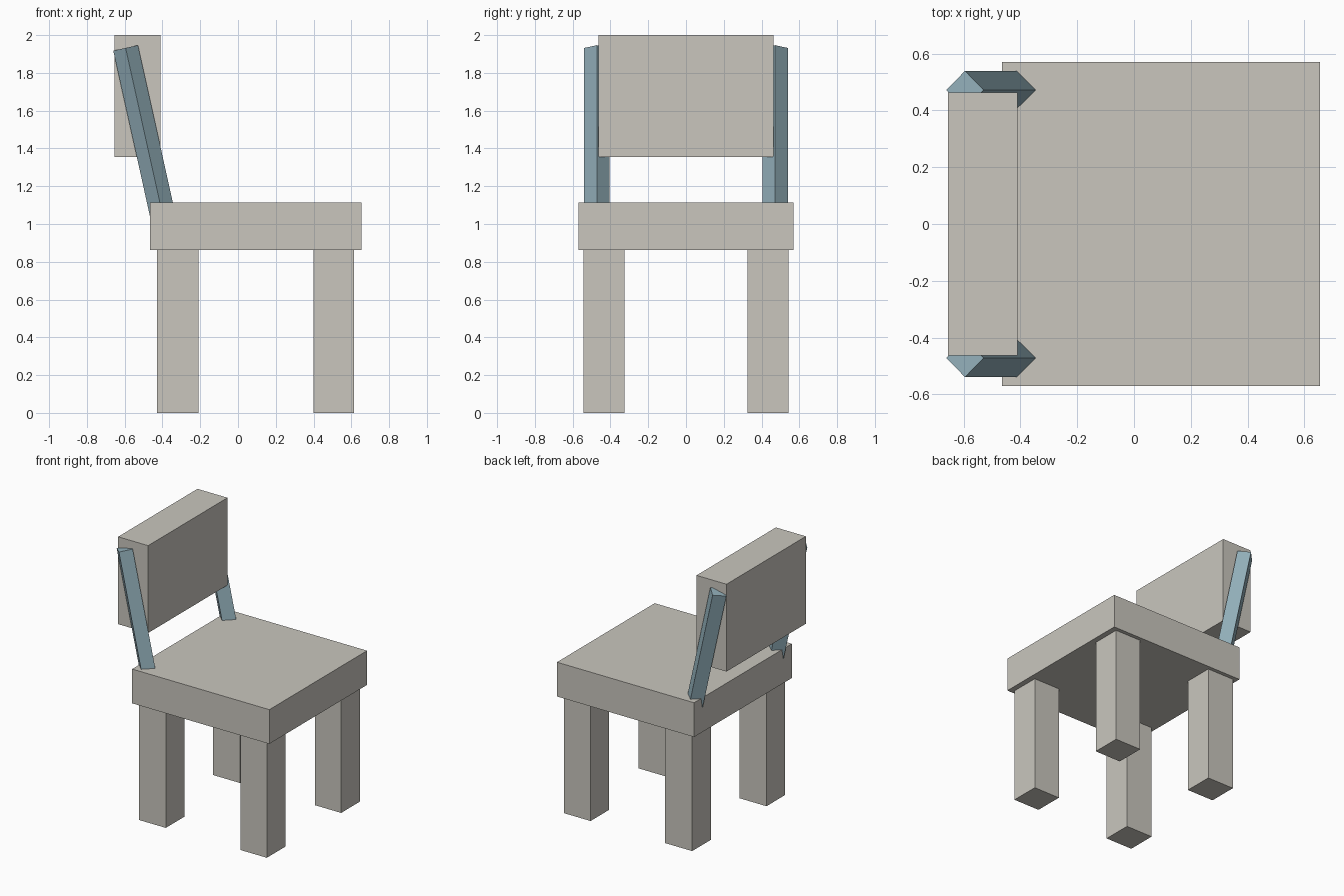
import bpy
from math import radians, sin, cos

cube = bpy.data.objects.get("Cube")
if cube:
    bpy.data.objects.remove(cube, do_unlink=True)


def make_material(name, rgb):
    mat = bpy.data.materials.new(name)
    mat.use_nodes = True
    color = (*rgb, 1.0)
    mat.diffuse_color = color
    mat.node_tree.nodes["Principled BSDF"].inputs["Base Color"].default_value = color
    return mat


stone = make_material("warm_grey", (0.585, 0.565, 0.515))
blue = make_material("dusty_blue", (0.29, 0.43, 0.49))


def block(name, x, y, z):
    """Box spanning the given (low, high) ranges."""
    spans = (x, y, z)
    bpy.ops.mesh.primitive_cube_add(size=1, location=[(a + b) / 2 for a, b in spans])
    obj = bpy.context.object
    obj.name = name
    obj.scale = [b - a for a, b in spans]
    bpy.ops.object.transform_apply(location=False, rotation=False, scale=True)
    obj.data.materials.append(stone)


# Seat and backrest
block("seat", (-0.465, 0.655), (-0.57, 0.57), (0.862, 1.115))
block("backrest", (-0.655, -0.41), (-0.463, 0.463), (1.355, 2.0))

# Four square legs
for end, x in (("back", (-0.43, -0.21)), ("front", (0.40, 0.615))):
    block(end + "_leg_left", x, (0.325, 0.542), (0, 0.862))
    block(end + "_leg_right", x, (-0.542, -0.325), (0, 0.862))

# Two leaning diamond-section posts that carry the backrest
tilt = radians(12.5)
length = 0.95
top_x, top_z = -0.595, 1.932
for side, y in (("left", 0.472), ("right", -0.472)):
    bpy.ops.mesh.primitive_cylinder_add(
        vertices=4, radius=0.067, depth=length,
        location=(top_x + sin(tilt) * length / 2, y, top_z - cos(tilt) * length / 2),
        rotation=(0, -tilt, 0))
    post = bpy.context.object
    post.name = "back_post_" + side
    post.data.materials.append(blue)
